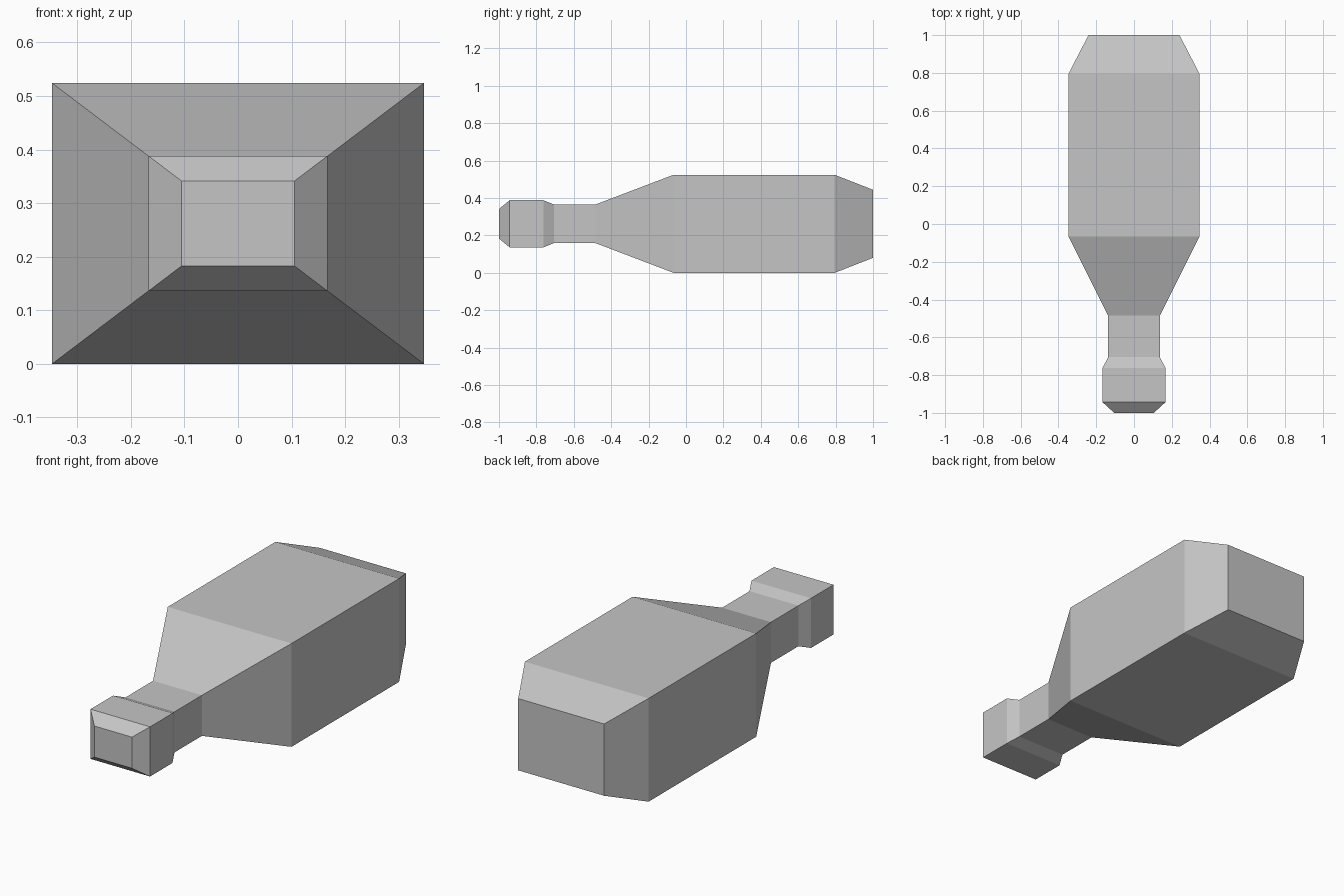
import bpy
import bmesh

cube = bpy.data.objects.get("Cube")
if cube:
    bpy.data.objects.remove(cube, do_unlink=True)

grey = bpy.data.materials.new("plain_grey")
grey.use_nodes = True
colour = (0.56, 0.56, 0.56, 1)
grey.diffuse_color = colour
grey.node_tree.nodes["Principled BSDF"].inputs["Base Color"].default_value = colour

MID_Z = 0.262

# Cross-sections from mouth to base: y, half width, half height
sections = [
    (-1.0, 0.105, 0.079),     # mouth
    (-0.943, 0.167, 0.126),   # lip front
    (-0.763, 0.167, 0.126),   # lip back
    (-0.705, 0.137, 0.103),   # neck front
    (-0.485, 0.137, 0.103),   # neck back
    (-0.067, 0.347, 0.262),   # shoulder
    (0.795, 0.347, 0.262),    # body end
    (1.0, 0.241, 0.182),      # base
]
corners = [(-1, -1), (1, -1), (1, 1), (-1, 1)]

# Square bottle lying on its side, lofted through the sections
bm = bmesh.new()
rings = [[bm.verts.new((sx * w, y, MID_Z + sz * h)) for sx, sz in corners]
         for y, w, h in sections]
for a, b in zip(rings, rings[1:]):
    for i in range(4):
        j = (i + 1) % 4
        bm.faces.new((a[i], a[j], b[j], b[i]))
bm.faces.new(rings[0])
bm.faces.new(rings[-1])
bmesh.ops.recalc_face_normals(bm, faces=bm.faces)

mesh = bpy.data.meshes.new("bottle")
bm.to_mesh(mesh)
bm.free()
mesh.materials.append(grey)
bottle = bpy.data.objects.new("bottle", mesh)
bpy.context.collection.objects.link(bottle)
